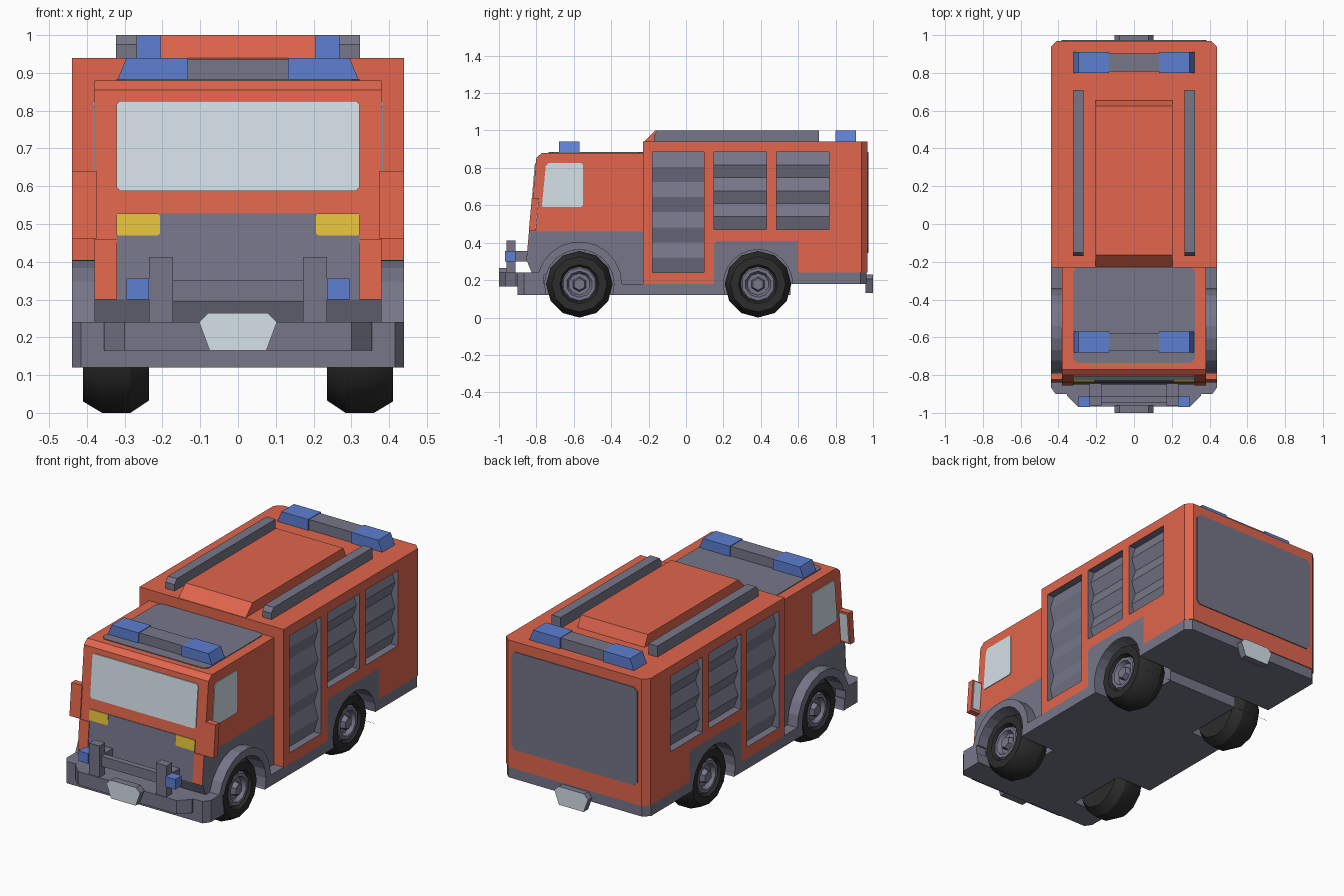
import bpy, bmesh, math
from mathutils import Vector

cube = bpy.data.objects.get("Cube")
if cube:
    bpy.data.objects.remove(cube, do_unlink=True)


def material(name, r, g, b):
    m = bpy.data.materials.new(name)
    m.use_nodes = True
    m.diffuse_color = (r, g, b, 1)
    m.node_tree.nodes["Principled BSDF"].inputs["Base Color"].default_value = (r, g, b, 1)
    return m


RED = material("orange_red", .75, .132, .075)
GREY = material("slate_grey", .18, .18, .25)
GLASS = material("pale_glass", .66, .75, .80)
BLUE = material("signal_blue", .11, .215, .64)
YELLOW = material("lamp_yellow", .79, .54, .045)
BLACK = material("tyre_black", .025, .025, .026)


def finish(name, bm, *mats):
    bmesh.ops.recalc_face_normals(bm, faces=bm.faces)
    me = bpy.data.meshes.new(name)
    bm.to_mesh(me)
    bm.free()
    for m in mats:
        me.materials.append(m)
    ob = bpy.data.objects.new(name, me)
    bpy.context.scene.collection.objects.link(ob)
    return ob


def prism(name, pts, a, b, axis, *mats, shift=None, bevel=None):
    """Extrude a 2D outline from a to b along an axis."""
    bm = bmesh.new()
    place = {"x": lambda p, t: (t, p[0], p[1]),
             "y": lambda p, t: (p[0], t, p[1]),
             "z": lambda p, t: (p[0], p[1], t)}[axis]
    ends = [[bm.verts.new(place(p, t)) for p in pts] for t in (a, b)]
    for end in ends:
        bm.faces.new(end)
    n = len(pts)
    for i in range(n):
        j = (i + 1) % n
        bm.faces.new((ends[0][i], ends[0][j], ends[1][j], ends[1][i]))
    if shift:
        for v in bm.verts:
            v.co.y += shift(v.co.z)
    if bevel:
        edges = [e for e in bm.edges if bevel(e.verts[0].co, e.verts[1].co)]
        bmesh.ops.bevel(bm, geom=edges, offset=.032, segments=1, affect='EDGES')
    return finish(name, bm, *mats)


def rect(x0, x1, y0, y1, c=0):
    """Rectangle outline, with optional cut corners."""
    if not c:
        return [(x0, y0), (x1, y0), (x1, y1), (x0, y1)]
    return [(x0 + c, y0), (x1 - c, y0), (x1, y0 + c), (x1, y1 - c),
            (x1 - c, y1), (x0 + c, y1), (x0, y1 - c), (x0, y0 + c)]


def sym(pts):
    """Complete a right half outline by mirroring it."""
    return pts + [(-x, y) for x, y in reversed(pts)]


def arc(cy, r, a0, a1, n):
    angles = [math.radians(a0 + (a1 - a0) * i / n) for i in range(n + 1)]
    return [(cy + r * math.cos(t), AXLE_Z + r * math.sin(t)) for t in angles]


def lathe(name, profile, cy, s, mat, n=12):
    """Spin an (x, radius) profile about an axle."""
    bm = bmesh.new()
    verts = [bm.verts.new((s * x, cy, AXLE_Z + r)) for x, r in profile]
    edges = [bm.edges.new(e) for e in zip(verts, verts[1:])]
    bmesh.ops.spin(bm, geom=verts + edges, cent=(0, cy, AXLE_Z), axis=(1, 0, 0),
                   angle=math.tau, steps=n)
    bmesh.ops.remove_doubles(bm, verts=bm.verts, dist=.0005)
    ob = finish(name, bm, mat)
    bpy.context.view_layer.objects.active = ob
    ob.select_set(True)
    bpy.ops.object.shade_smooth_by_angle(angle=math.radians(32))
    ob.select_set(False)


def cut(ob, cutters):
    bpy.context.view_layer.objects.active = ob
    for c in cutters:
        mod = ob.modifiers.new("cut", 'BOOLEAN')
        mod.object, mod.operation, mod.solver = c, 'DIFFERENCE', 'EXACT'
        bpy.ops.object.modifier_apply(modifier=mod.name)


AXLE_Z, FRONT_AXLE, REAR_AXLE = .178, -.57, .385
SIDES = (("left", 1), ("right", -1))


def front(z):
    """Depth of the sloping cab front at a height."""
    return -.85 + (z - .3) * .09


def rear_corner(p, q):
    return min(p.y, q.y) > .95 and abs(p.x - q.x) < .001 and abs(p.y - q.y) < .001


# Rear body, lower skirt, chassis, cab and bumper
body = prism("rear_body", [(-.23, .18), (.15, .18), (.15, .395), (.165, .41), (.60, .41),
             (.60, .24), (.97, .24), (.97, .94), (-.23, .94)], -.44, .44, "x", RED, GREY,
             bevel=rear_corner)
skirt = prism("rear_skirt", [(.15, .18), (.965, .18), (.965, .24), (.60, .24), (.60, .41),
              (.165, .41), (.15, .395)], -.44, .44, "x", GREY, bevel=rear_corner)
chassis = prism("chassis", rect(-.78, .56, .12, .18), -.44, .44, "x", GREY)
cab_base = prism("cab_base", [(-.80, .18), (front(.3), .3), (front(.46), .46), (-.23, .46),
                 (-.23, .18)], -.38, .38, "x", GREY)
prism("cab_upper", [(front(.46), .46), (front(.855), .855), (-.77, .88), (-.23, .88),
      (-.23, .46)], -.38, .38, "x", RED)
bumper = prism("front_bumper", sym([(.44, -.76), (.44, -.865), (.415, -.9)]),
               .12, .24, "z", GREY)

# Wheel wells and shutter bays
wells, bays = [], []
BAYS = ((-.18, .095, .24, 4), (.15, .43, .47, 3), (.485, .765, .47, 3))
TOP = .885
for side, s in SIDES:
    for cy in (FRONT_AXLE, REAR_AXLE):
        wells.append(prism("well_cutter", arc(cy, .185, 0, 345, 23), s * .22, s * .6, "x", GREY))
    for y0, y1, z0, n in BAYS:
        bays.append(prism("bay_cutter", rect(y0, y1, z0, TOP), s * .39, s * .5, "x", GREY))
for ob in (skirt, chassis, cab_base, bumper):
    cut(ob, wells)
cut(body, bays)
for c in wells + bays:
    bpy.data.objects.remove(c, do_unlink=True)
for p in body.data.polygons:
    p.material_index = int(.3 < abs(p.center.x) < .439 and p.center.y < .8)

for side, s in SIDES:
    # Roller shutters with bulging slats
    for k, (y0, y1, z0, n) in enumerate(BAYS):
        h = (TOP - z0) / n
        outline = [(s * .385, TOP), (s * .385, z0)]
        for i in range(n):
            outline += [(s * .398, z0 + i * h + .001), (s * .422, z0 + (i + .5) * h)]
        outline.append((s * .398, TOP))
        prism(f"{side}_shutter_{k + 1}", outline, y0, y1, "y", GREY)

    # Wheels, rims and hubs
    for end, cy in (("front", FRONT_AXLE), ("rear", REAR_AXLE)):
        lathe(f"{side}_{end}_tyre", [(.235, 0), (.235, .145), (.285, .178), (.36, .178),
              (.41, .148), (.41, .105), (.385, .092)], cy, s, BLACK)
        lathe(f"{side}_{end}_rim", [(.385, .098), (.402, .088), (.402, .07), (.38, .058),
              (.38, 0)], cy, s, GREY, 10)
        lathe(f"{side}_{end}_hub", [(.375, .042), (.405, .032), (.405, 0)], cy, s, GREY, 6)

    # Front mudguards
    prism(f"{side}_mudguard", arc(FRONT_AXLE, .228, 0, 165, 10) + arc(FRONT_AXLE, .185, 165, 0, 10),
          s * .36, s * .44, "x", GREY)

    # Cab side window, corner strip and headlamp
    prism(f"{side}_cab_window", [(-.765, .59), (-.56, .59), (-.55, .6), (-.55, .815),
          (-.56, .825), (-.735, .825), (-.75, .81), (-.77, .6)], s * .377, s * .384, "x", GLASS)
    prism(f"{side}_corner_strip", rect(s * .32, s * .38, .3, .46), -.004, .004, "y", RED,
          shift=front)
    prism(f"{side}_headlamp", rect(*sorted((s * .207, s * .322)), .47, .528, .005),
          -.005, .004, "y", YELLOW, shift=front)

    # Door mirror with glass on its back
    prism(f"{side}_mirror", rect(s * .375, s * .44, .462, .64), -.005, .03, "y", RED, shift=front)
    prism(f"{side}_mirror_glass", rect(s * .385, s * .432, .475, .63), .029, .034, "y", GLASS,
          shift=front)

    # Bull bar posts, brackets and auxiliary lamps
    prism(f"{side}_bar_post", rect(-.96, -.912, .235, .412), s * .172, s * .236, "x", GREY)
    prism(f"{side}_bar_bracket", rect(-.915, -.83, .3, .355), s * .172, s * .236, "x", GREY)
    prism(f"{side}_aux_lamp", rect(-.968, -.912, .3, .356), s * .236, s * .295, "x", BLUE)

    # Roof rails
    prism(f"{side}_roof_rail", [(-.17, .935), (.71, .935), (.71, 1), (-.15, 1), (-.17, .975)],
          s * .268, s * .323, "x", GREY)

# Windscreen and grille
prism("windscreen", rect(-.322, .322, .588, .826, .01), -.005, .004, "y", GLASS, shift=front)
prism("grille_panel", rect(-.322, .322, .45, .528), -.003, .004, "y", GREY, shift=front)

# Bull bar and bumper step
prism("bull_bar", rect(-.945, -.912, .295, .35), -.236, .236, "x", GREY)
prism("bumper_step", sym([(.355, -.89), (.355, -.91), (.30, -.965)]), .165, .24, "z", GREY)

# Number plates with pale outer faces
for name, y0, y1, dz in (("front_plate", -1, -.96, 0), ("rear_plate", .96, 1, -.035)):
    ob = prism(name, sym([(.075, .165 + dz), (.103, .24 + dz), (.078, .265 + dz)]),
               y0, y1, "y", GREY, GLASS)
    for p in ob.data.polygons:
        p.material_index = int(abs(p.normal.y) > .9)

# Rear door panel and roof parts
prism("rear_panel", rect(-.385, .385, .345, .885, .02), .966, .975, "y", GREY)
prism("cab_roof_panel", rect(-.322, .322, -.735, -.23, .02), .877, .884, "z", GREY)
prism("roof_locker", [(-.23, .935), (-.165, 1), (.625, 1), (.655, .935)], -.205, .205, "x", RED)

# Warning light bars
for name, y0, y1, z in (("front", -.68, -.57, .88), ("rear", .8, .91, .94)):
    prism(f"{name}_lightbar_centre", rect(y0 + .008, y1 - .008, z - .005, z + .057),
          -.14, .14, "x", GREY)
    for side, s in SIDES:
        prism(f"{name}_{side}_beacon", [(s * .132, z - .005), (s * .322, z - .005),
              (s * .295, z + .06), (s * .132, z + .06)], y0, y1, "y", BLUE)
